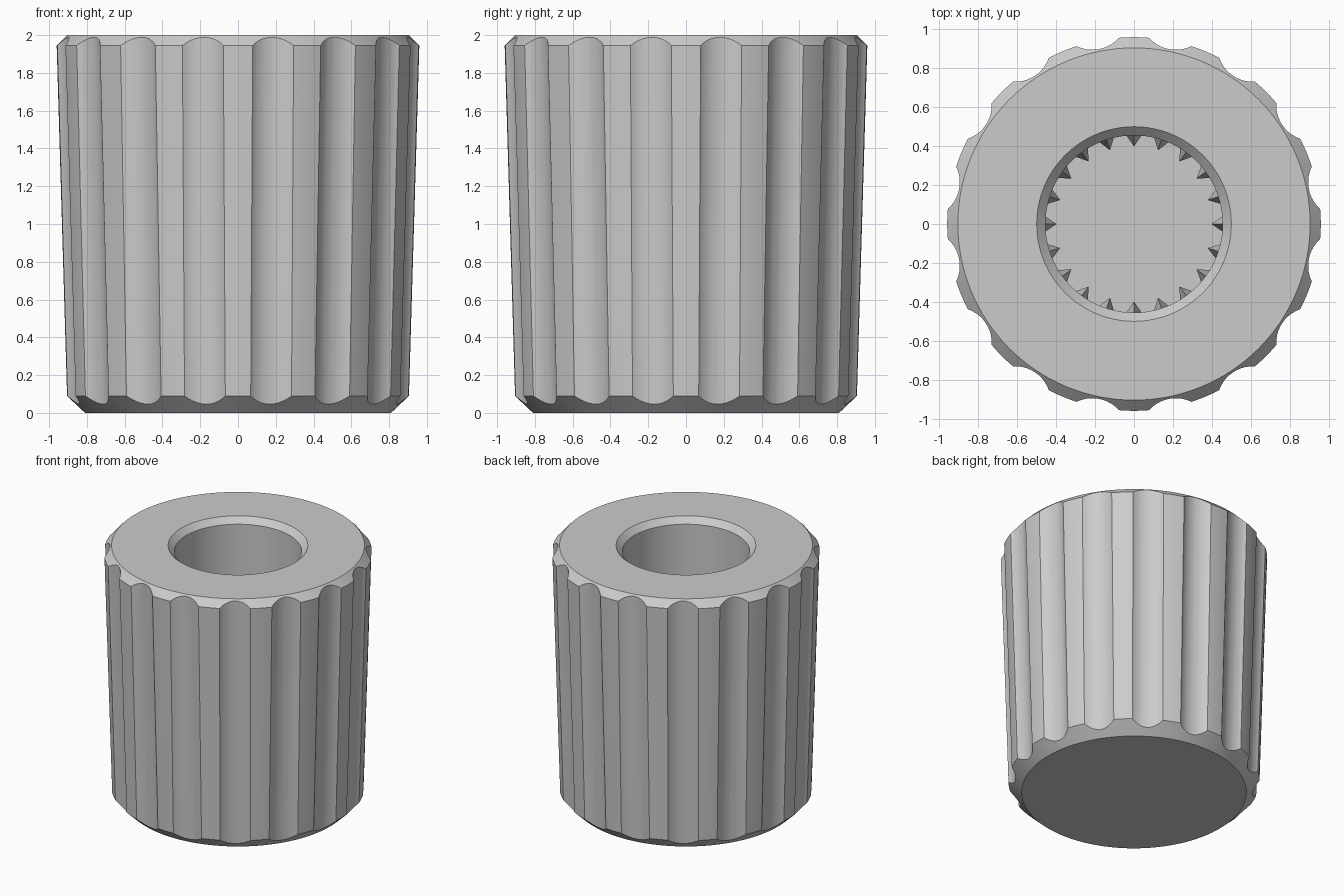
import bpy, bmesh, math
from mathutils import Matrix, Vector

if "Cube" in bpy.data.objects:
    bpy.data.objects.remove(bpy.data.objects["Cube"])

GROOVES, TEETH, SEGMENTS = 16, 20, 128

grey = bpy.data.materials.new("plain grey")
grey.diffuse_color = (0.6, 0.6, 0.6, 1)
grey.use_nodes = True
grey.node_tree.nodes["Principled BSDF"].inputs["Base Color"].default_value = grey.diffuse_color


def new_object(name, bm):
    bmesh.ops.recalc_face_normals(bm, faces=bm.faces)
    mesh = bpy.data.meshes.new(name)
    bm.to_mesh(mesh)
    bm.free()
    mesh.materials.append(grey)
    obj = bpy.data.objects.new(name, mesh)
    bpy.context.collection.objects.link(obj)
    return obj


def lathe(name, profile):
    """Spin (radius, height) points into a solid with flat end caps."""
    bm = bmesh.new()
    rings = []
    for r, z in profile:
        rings.append([bm.verts.new((r * math.cos(a), r * math.sin(a), z))
                      for a in (2 * math.pi * i / SEGMENTS for i in range(SEGMENTS))])
    for low, high in zip(rings, rings[1:]):
        for i in range(SEGMENTS):
            j = (i + 1) % SEGMENTS
            bm.faces.new((low[i], low[j], high[j], high[i]))
    bm.faces.new(rings[0])
    bm.faces.new(rings[-1])
    return new_object(name, bm)


def cut(target, cutter):
    mod = target.modifiers.new("cut", 'BOOLEAN')
    mod.operation, mod.solver, mod.object = 'DIFFERENCE', 'EXACT', cutter
    bpy.context.view_layer.objects.active = target
    bpy.ops.object.modifier_apply(modifier=mod.name)
    bpy.data.objects.remove(cutter)


# Tapered knob body with chamfered rims
knob = lathe("knob_body", [(0.81, 0), (0.905, 0.09), (0.96, 1.945), (0.905, 2)])

# Finger grooves: round rods leaning with the taper
bm = bmesh.new()
lean = math.atan((0.96 - 0.905) / 1.855)
for k in range(GROOVES):
    turn = Matrix.Rotation(2 * math.pi * (k + 0.5) / GROOVES, 4, 'Z')
    place = turn @ Matrix.Translation((1.066, 0, 1)) @ Matrix.Rotation(lean, 4, 'Y')
    bmesh.ops.create_cone(bm, cap_ends=True, segments=48, radius1=0.179,
                          radius2=0.179, depth=2.6, matrix=place)
cut(knob, new_object("groove_cutter", bm))

# Blind shaft hole with a chamfered mouth
cut(knob, lathe("hole_cutter", [(0.455, 0.5), (0.455, 1.955), (0.5, 2), (0.5, 2.1)]))

# Spline teeth low in the hole, ramping in from the wall
bm = bmesh.new()
for k in range(TEETH):
    turn = Matrix.Rotation(2 * math.pi * k / TEETH, 4, 'Z')
    loops = []
    for tip, half, z in ((0.398, 0.042, 0.49), (0.398, 0.042, 1.25), (0.45, 0.006, 1.4)):
        loops.append([bm.verts.new(turn @ Vector(p)) for p in
                      ((tip, 0, z), (0.46, half, z), (0.46, -half, z))])
    for low, high in zip(loops, loops[1:]):
        for i in range(3):
            j = (i + 1) % 3
            bm.faces.new((low[i], low[j], high[j], high[i]))
    bm.faces.new(loops[0])
    bm.faces.new(loops[-1])
new_object("spline_teeth", bm)

# Smooth curved walls, keep rims and groove edges crisp
bpy.ops.object.select_all(action='DESELECT')
knob.select_set(True)
bpy.context.view_layer.objects.active = knob
bpy.ops.object.shade_smooth_by_angle(angle=math.radians(22))
